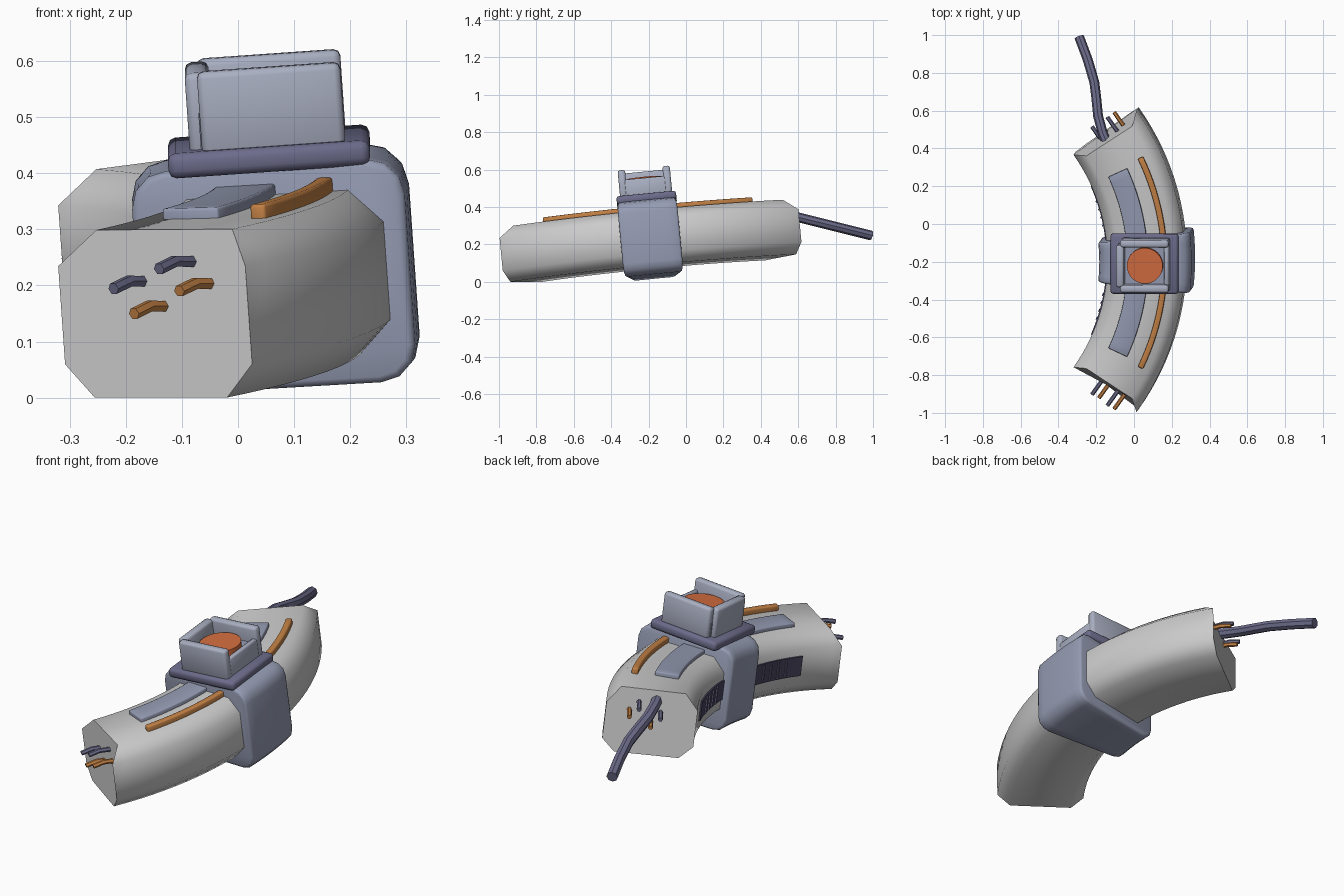
import bpy, bmesh, math
from mathutils import Matrix, Vector

if "Cube" in bpy.data.objects:
    bpy.data.objects.remove(bpy.data.objects["Cube"])

R = 1.18                      # bend radius of the body centre line
END = math.radians(35.4)      # half angle of the bend


def mat(name, rgb):
    m = bpy.data.materials.new(name)
    m.diffuse_color = (*rgb, 1)
    m.use_nodes = True
    m.node_tree.nodes["Principled BSDF"].inputs["Base Color"].default_value = m.diffuse_color
    return m


ORANGE = mat("orange", (0.55, 0.22, 0.06))
RED = mat("red_orange", (0.65, 0.15, 0.05))
BLUE = mat("blue_grey", (0.30, 0.33, 0.45))
LIGHT = mat("light_blue_grey", (0.40, 0.43, 0.54))
DARK = mat("dark_violet", (0.15, 0.15, 0.26))
BLACK = mat("near_black", (0.07, 0.06, 0.12))
parts = []


def finish(bm, name, material=None, bevel=0, segs=2, angle=50):
    bmesh.ops.recalc_face_normals(bm, faces=bm.faces)
    if bevel:
        edges = [e for e in bm.edges if e.calc_face_angle(0) > math.radians(55)]
        bmesh.ops.bevel(bm, geom=edges, offset=bevel, segments=segs,
                        profile=0.5, affect='EDGES')
    me = bpy.data.meshes.new(name)
    bm.to_mesh(me)
    bm.free()
    ob = bpy.data.objects.new(name, me)
    bpy.context.collection.objects.link(ob)
    if material:
        me.materials.append(material)
    bpy.ops.object.select_all(action='DESELECT')
    ob.select_set(True)
    bpy.context.view_layer.objects.active = ob
    bpy.ops.object.shade_smooth_by_angle(angle=math.radians(angle))
    parts.append(ob)
    return ob


def on_arc(r, a, h):
    return Vector((r * math.cos(a) - R, r * math.sin(a), h))


def section(r0, r1, h0, h1, c=0.0, segs=1):
    """Rectangle in (radius, height) with rounded corners."""
    if not c:
        return [(r0, h0), (r1, h0), (r1, h1), (r0, h1)]
    pts = []
    corners = [(r1 - c, h0 + c, -90), (r1 - c, h1 - c, 0),
               (r0 + c, h1 - c, 90), (r0 + c, h0 + c, 180)]
    for x, y, start in corners:
        for i in range(segs + 1):
            t = math.radians(start + 90 * i / segs)
            pts.append((x + c * math.cos(t), y + c * math.sin(t)))
    return pts


def sweep(name, sec, a0, a1, n, material=None, bevel=0, dent=0):
    bm = bmesh.new()
    rings = []
    for i in range(n + 1):
        a = a0 + (a1 - a0) * i / n
        ring = []
        for r, h in sec:
            cut = dent * (1 if i == 0 else -1) if i in (0, n) and h > 0.12 else 0
            ring.append(bm.verts.new(on_arc(r, a + cut, h)))
        rings.append(ring)
    k = len(sec)
    for p, q in zip(rings, rings[1:]):
        for j in range(k):
            bm.faces.new((p[j], p[(j + 1) % k], q[(j + 1) % k], q[j]))
    bm.faces.new(rings[0])
    bm.faces.new(rings[-1])
    return finish(bm, name, material, bevel)


def box(name, lo, hi, material, bevel=0.012):
    lo, hi = Vector(lo), Vector(hi)
    bm = bmesh.new()
    bmesh.ops.create_cube(bm, size=1, matrix=Matrix.Translation((lo + hi) / 2)
                          @ Matrix.Diagonal((*(hi - lo), 1)))
    return finish(bm, name, material, bevel)


def tube(name, pts, radius, material, sides=6):
    bm = bmesh.new()
    rings = []
    for i, p in enumerate(pts):
        d = (pts[min(i + 1, len(pts) - 1)] - pts[max(i - 1, 0)]).normalized()
        u = d.cross(Vector((0, 0, 1))).normalized()
        v = u.cross(d)
        rings.append([bm.verts.new(p + radius * (u * math.cos(t) + v * math.sin(t)))
                      for t in (2 * math.pi * s / sides for s in range(sides))])
    for p, q in zip(rings, rings[1:]):
        for j in range(sides):
            bm.faces.new((p[j], p[(j + 1) % sides], q[(j + 1) % sides], q[j]))
    bm.faces.new(rings[0])
    bm.faces.new(rings[-1])
    return finish(bm, name, material, angle=40)


# bent main body with cut ends
sweep("body", section(R - .205, R + .205, -.148, .148, .06), -END, END, 28, dent=.04)

# collar around the middle
a = math.radians(6.5)
sweep("collar", section(R - .245, R + .245, -.2, .2, .065, 3), -a, a, 6, BLUE, .012)

# inlaid strips on the top
a = math.radians(24.8)
sweep("top_panel", section(1.085, 1.195, .13, .167), -a, a, 24, BLUE, .005)
a = math.radians(25.8)
sweep("top_rail", section(1.268, 1.298, .13, .173), -a, a, 24, ORANGE, .006)

# dark vents on the inner side
for s in (-1, 1):
    tag = "front" if s < 0 else "rear"
    sweep("vent_" + tag, section(.968, .99, -.04, .055),
          s * math.radians(5), s * math.radians(24), 10, BLACK)
    for i in range(4):
        b = s * math.radians(11 + 2.6 * i)
        sweep(f"vent_rib_{tag}_{i}", section(.962, .975, -.035, .05),
              b - .004, b + .004, 1, DARK)

# button housing on top
box("base_plate", (-.18, -.16, .19), (.18, .16, .235), DARK, .014)
box("housing_floor", (-.12, -.12, .22), (.125, .12, .3), BLUE, 0)
for s, tag in ((-1, "front"), (1, "rear")):
    box("housing_wall_" + tag, (-.118, s * .12 - .02, .225),
        (.138, s * .12 + .02, .375), LIGHT)
box("housing_wall_left", (-.14, -.112, .225), (-.098, .112, .372), LIGHT)
box("housing_wall_right", (.112, -.115, .225), (.136, .115, .322), LIGHT, .008)

# round button
bm = bmesh.new()
bmesh.ops.create_cone(bm, cap_ends=True, segments=32, radius1=.095, radius2=.095,
                      depth=.1, matrix=Matrix.Translation((.01, 0, .28)))
finish(bm, "button", RED)

# wire stubs at both ends
stubs = [(1.14, .055, DARK), (1.24, .09, DARK), (1.18, .01, ORANGE), (1.28, .05, ORANGE)]
for s in (-1, 1):
    for i, (r, h, m) in enumerate(stubs):
        p = on_arc(r, s * (END - .04), h)
        d = Vector((-math.sin(END), s * math.cos(END), 0))
        bend = Vector((0, 0, .008))
        tube(f"wire_{'front' if s < 0 else 'rear'}_{i}",
             [p, p + d * .06 + bend, p + d * .11], .011, m)

# tilt everything into place
tilt = (Matrix.Translation((.07, -.19, .232)) @ Matrix.Rotation(math.radians(5.5), 4, 'X')
        @ Matrix.Rotation(math.radians(-4), 4, 'Y'))
for ob in parts:
    ob.data.transform(tilt)

# loose cable at the rear, placed in world space
key = [Vector(p) for p in ((-.14, .42, .385), (-.165, .48, .375), (-.19, .57, .357),
                           (-.2, .67, .332), (-.21, .75, .312), (-.245, .87, .282),
                           (-.29, .99, .252))]
tube("cable", key, .026, DARK, 8)

# stand the model on the ground
low = min(v.co.z for ob in parts for v in ob.data.vertices)
for ob in parts:
    ob.data.transform(Matrix.Translation((0, 0, -low)))
